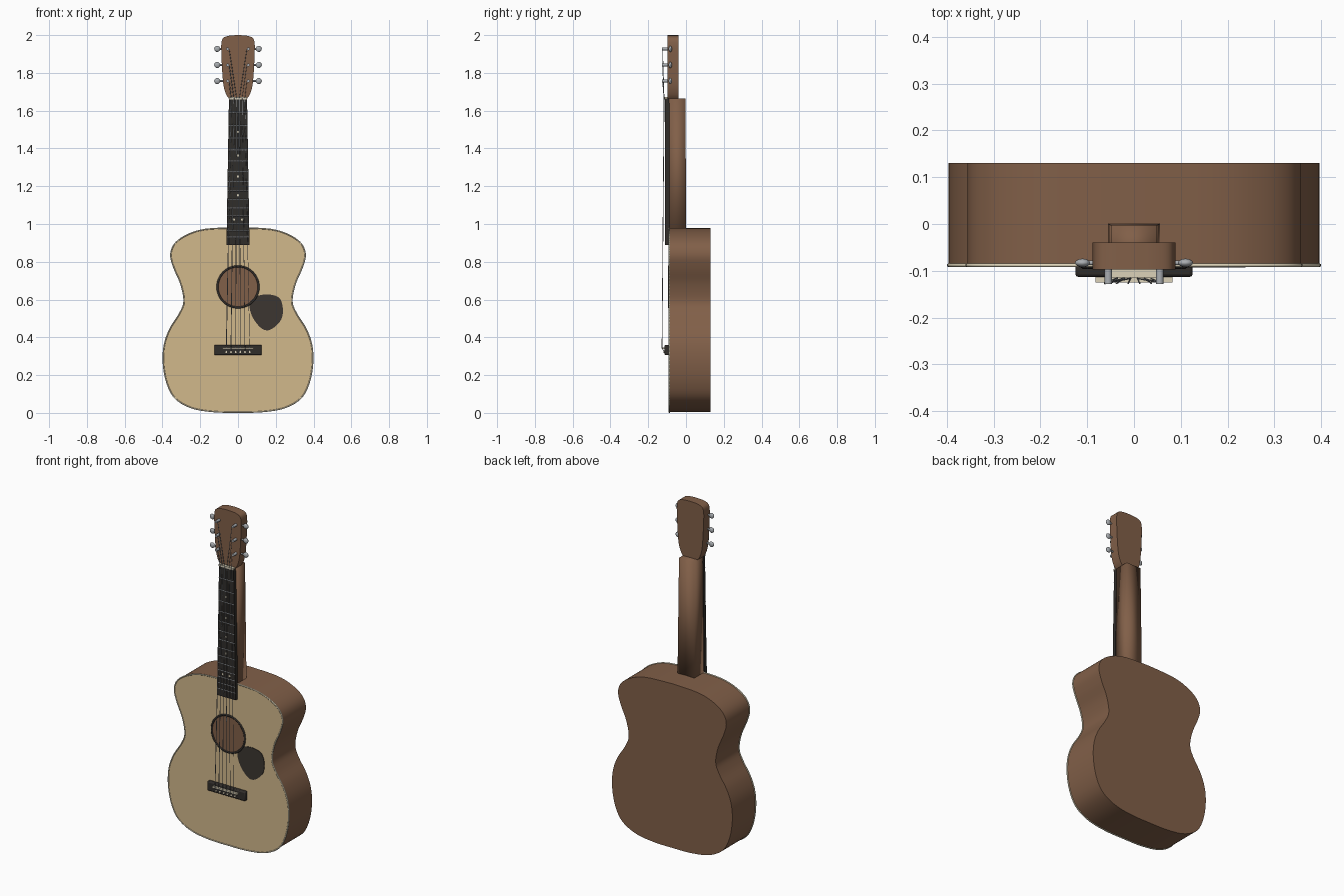
import bpy, bmesh, math
from mathutils import Vector

cube = bpy.data.objects.get("Cube")
if cube:
    bpy.data.objects.remove(cube, do_unlink=True)


def material(name, r, g, b):
    m = bpy.data.materials.new(name)
    m.use_nodes = True
    m.diffuse_color = (r, g, b, 1)
    m.node_tree.nodes["Principled BSDF"].inputs["Base Color"].default_value = (r, g, b, 1)
    return m


BROWN = material("brown_wood", 0.22, 0.115, 0.065)
SPRUCE = material("pale_wood", 0.64, 0.48, 0.26)
DARK = material("dark_wood", 0.03, 0.026, 0.023)
GUARD = material("guard_black", 0.045, 0.037, 0.031)
METAL = material("metal", 0.4, 0.42, 0.44)
CREAM = material("cream", 0.72, 0.65, 0.48)


def finish(name, bm, mat):
    bmesh.ops.recalc_face_normals(bm, faces=bm.faces)
    mesh = bpy.data.meshes.new(name)
    bm.to_mesh(mesh)
    bm.free()
    mesh.materials.append(mat)
    ob = bpy.data.objects.new(name, mesh)
    bpy.context.collection.objects.link(ob)
    return ob


def spline(pts, steps=5):
    """Smooth curve through open 2D points."""
    p = [Vector(q) for q in pts]
    p = [p[0]] + p + [p[-1]]
    out = []
    for a, b, c, d in zip(p, p[1:], p[2:], p[3:]):
        for i in range(steps):
            t = i / steps
            out.append(0.5 * (2 * b + (c - a) * t + (2 * a - 5 * b + 4 * c - d) * t * t
                              + (3 * b - a - 3 * c + d) * t ** 3))
    return out + [p[-1]]


def mirrored(half):
    return half + [Vector((-q.x, q.y)) for q in reversed(half) if q.x > 1e-4]


def slab(name, outline, y0, y1, mat):
    """Extrude an x-z outline from y0 to y1."""
    bm = bmesh.new()
    face = bm.faces.new([bm.verts.new((q[0], y0, q[1])) for q in outline])
    ext = bmesh.ops.extrude_face_region(bm, geom=[face])["geom"]
    verts = [v for v in ext if isinstance(v, bmesh.types.BMVert)]
    bmesh.ops.translate(bm, verts=verts, vec=(0, y1 - y0, 0))
    if not face.is_valid or len(bm.faces) < len(outline) + 2:
        bm.faces.new([v for v in bm.verts if v not in verts])
    return finish(name, bm, mat)


def box(name, center, size, mat, bevel=0):
    bm = bmesh.new()
    bmesh.ops.create_cube(bm, size=1)
    for v in bm.verts:
        v.co = Vector(center) + Vector(a * b for a, b in zip(v.co, size))
    ob = finish(name, bm, mat)
    if bevel:
        mod = ob.modifiers.new("bevel", "BEVEL")
        mod.width, mod.segments = bevel, 2
    return ob


def rod(name, a, b, r, mat, sides=12):
    a, b = Vector(a), Vector(b)
    bm = bmesh.new()
    bmesh.ops.create_cone(bm, cap_ends=True, segments=sides, radius1=r, radius2=r, depth=(b - a).length)
    rot = (b - a).to_track_quat("Z", "Y")
    for v in bm.verts:
        v.co = rot @ v.co + (a + b) / 2
    return finish(name, bm, mat)


def wire(name, pts, r, mat, closed=False):
    cu = bpy.data.curves.new(name, "CURVE")
    cu.dimensions = "3D"
    cu.bevel_depth, cu.bevel_resolution = r, 1
    s = cu.splines.new("POLY")
    s.points.add(len(pts) - 1)
    for p, q in zip(s.points, pts):
        p.co = (*q, 1)
    s.use_cyclic_u = closed
    cu.materials.append(mat)
    ob = bpy.data.objects.new(name, cu)
    bpy.context.collection.objects.link(ob)
    return ob


def circle(r, z, n=48):
    return [(r * math.cos(math.tau * i / n), z + r * math.sin(math.tau * i / n)) for i in range(n)]


# Body, soundboard and edge binding
half = spline([(0, 0.004), (0.12, 0.006), (0.24, 0.025), (0.33, 0.075), (0.375, 0.155), (0.395, 0.26),
               (0.39, 0.36), (0.36, 0.445), (0.31, 0.525), (0.286, 0.59), (0.302, 0.68), (0.338, 0.765),
               (0.356, 0.835), (0.335, 0.895), (0.27, 0.942), (0.17, 0.972), (0, 0.98)])
body = mirrored(half)
slab("body", body, -0.086, 0.13, BROWN)
slab("soundboard", [((q.x) * 0.995, 0.49 + (q.y - 0.49) * 0.995) for q in body], -0.09, -0.08, SPRUCE)
wire("binding", [(q.x, -0.088, q.y) for q in body], 0.004, CREAM, True)

# Soundhole, rosette and pickguard
HOLE_Z = 0.667
slab("soundhole", circle(0.105, HOLE_Z), -0.0915, -0.088, BROWN)
wire("rosette", [(x, -0.09, z) for x, z in circle(0.109, HOLE_Z)], 0.006, DARK, True)
guard = spline([(0.063, 0.589), (0.106, 0.62), (0.17, 0.626), (0.222, 0.605), (0.238, 0.54), (0.222, 0.483),
                (0.17, 0.44), (0.127, 0.446), (0.085, 0.493), (0.063, 0.546), (0.063, 0.589)])
slab("pickguard", guard[:-1], -0.093, -0.088, GUARD)

# Bridge, saddle and nut
box("bridge", (0, -0.1, 0.333), (0.25, 0.026, 0.055), DARK, 0.006)
box("saddle", (0, -0.115, 0.342), (0.165, 0.02, 0.01), CREAM)
box("nut", (0, -0.102, 1.666), (0.096, 0.024, 0.012), CREAM)

# Neck: tapered block with softened shading
neck = box("neck", (0, -0.0445, 1.285), (0.112, 0.091, 0.76), BROWN)
for v in neck.data.vertices:
    if v.co.z > 1.5:
        v.co.x *= 0.86
        v.co.y = min(v.co.y, -0.003)

# Fretboard with frets and inlay dots
NUT_Z, SADDLE_Z, BOARD_Z = 1.665, 0.342, 0.89


def board_half(z):
    return 0.061 - 0.013 * (z - BOARD_Z) / (NUT_Z - BOARD_Z)


def fret_z(n):
    return SADDLE_Z + (NUT_Z - SADDLE_Z) * 2 ** (-n / 12)


w0, w1 = board_half(BOARD_Z), board_half(NUT_Z)
slab("fretboard", [(-w0, BOARD_Z), (w0, BOARD_Z), (w1, NUT_Z), (-w1, NUT_Z)], -0.11, -0.088, DARK)
for n in range(1, 15):
    w = board_half(fret_z(n)) - 0.001
    rod(f"fret_{n}", (-w, -0.11, fret_z(n)), (w, -0.11, fret_z(n)), 0.0025, METAL, 8)
for n in (3, 5, 7, 9, 12):
    z = (fret_z(n) + fret_z(n - 1)) / 2
    for x in ((-0.022, 0.022) if n == 12 else (0,)):
        rod(f"inlay_{n}", (x, -0.109, z), (x, -0.111, z), 0.006, CREAM)

# Headstock
head = mirrored([Vector((0, 1.66))] + spline([(0.045, 1.66), (0.062, 1.685), (0.076, 1.73), (0.083, 1.8),
                (0.088, 1.9), (0.088, 1.955), (0.078, 1.985), (0.045, 1.997), (0, 2.0)]))
slab("headstock", head, -0.097, -0.04, BROWN)

# Tuners
TUNER_Z = (1.757, 1.842, 1.927)
for s, side in ((1, "left"), (-1, "right")):
    for i, z in enumerate(TUNER_Z):
        rod(f"{side}_post_{i}", (s * 0.055, -0.09, z), (s * 0.055, -0.128, z), 0.008, METAL)
        rod(f"{side}_shaft_{i}", (s * 0.07, -0.083, z), (s * 0.105, -0.083, z), 0.005, METAL)
        bm = bmesh.new()
        bmesh.ops.create_uvsphere(bm, u_segments=16, v_segments=10, radius=1)
        for v in bm.verts:
            v.co = Vector((s * 0.11 + v.co.x * 0.016, -0.083 + v.co.y * 0.009, z + v.co.z * 0.016))
        finish(f"{side}_knob_{i}", bm, METAL)

# Strings and bridge pins
for i in range(6):
    t = (i - 2.5) / 2.5
    s = 1 if t > 0 else -1
    post_z = TUNER_Z[i if i < 3 else 5 - i]
    wire(f"string_{i}", [(t * 0.062, -0.112, 0.322), (t * 0.062, -0.127, SADDLE_Z),
                         (t * 0.036, -0.116, NUT_Z), (s * 0.047, -0.124, post_z)],
         0.0022 - 0.0002 * i, METAL)
    rod(f"bridge_pin_{i}", (t * 0.062, -0.108, 0.322), (t * 0.062, -0.118, 0.322), 0.005, CREAM)

# Smooth rounded sides, keep sharp edges
bpy.ops.object.select_all(action="DESELECT")
for ob in bpy.context.scene.objects:
    if ob.type == "MESH" and ob is not neck:
        ob.select_set(True)
        bpy.context.view_layer.objects.active = ob
bpy.ops.object.shade_smooth_by_angle(angle=math.radians(35))
neck.data.polygons.foreach_set("use_smooth", [True] * len(neck.data.polygons))
